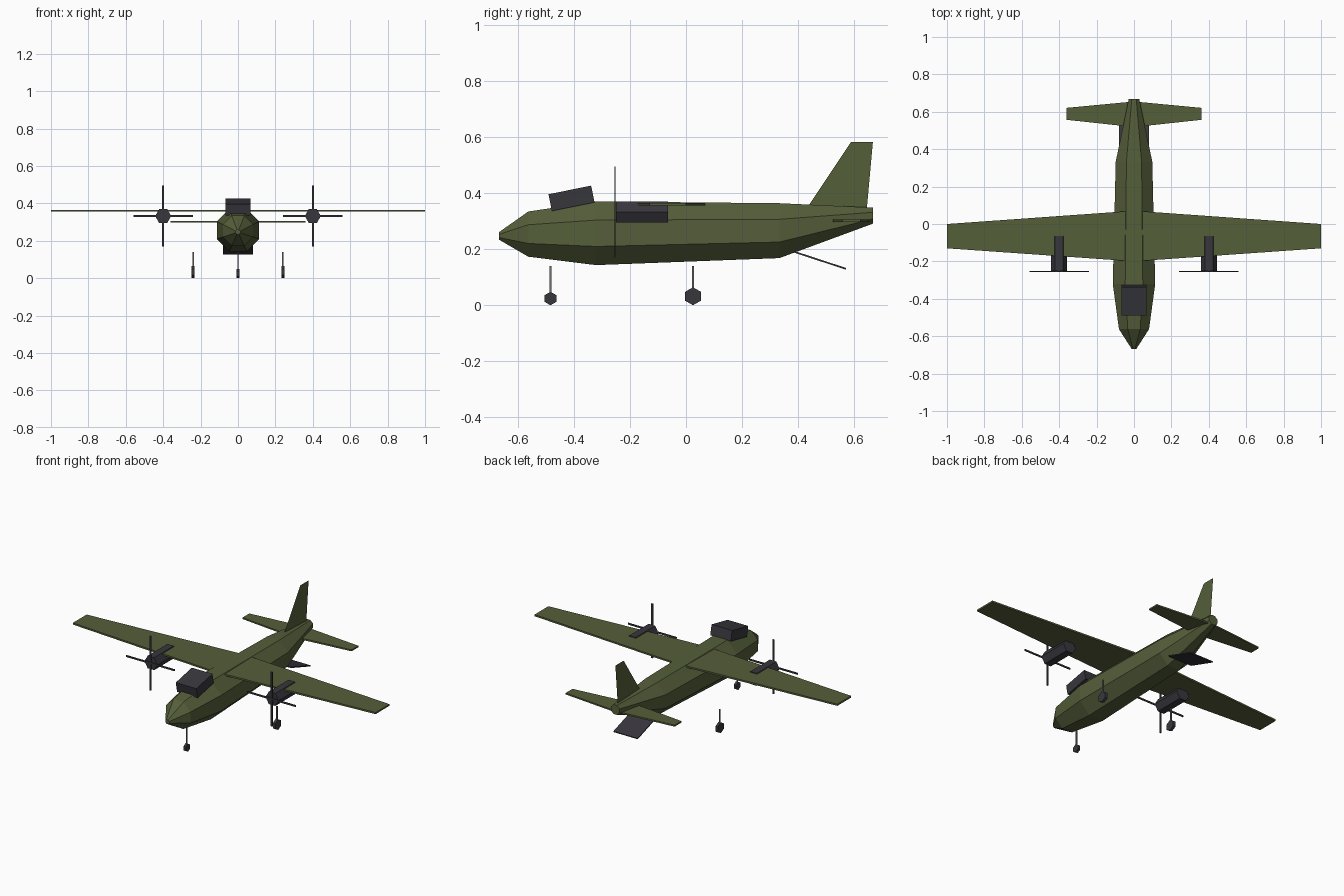
import bpy, bmesh
from math import sin, cos, pi
from mathutils import Matrix, Vector

cube = bpy.data.objects.get("Cube")
if cube:
    bpy.data.objects.remove(cube, do_unlink=True)


def material(name, rgb):
    m = bpy.data.materials.new(name)
    m.use_nodes = True
    m.diffuse_color = (*rgb, 1)
    m.node_tree.nodes["Principled BSDF"].inputs["Base Color"].default_value = (*rgb, 1)
    return m


OLIVE = material("olive green", (0.09, 0.112, 0.042))
DARK = material("dark grey", (0.039, 0.037, 0.046))
STRUT = material("strut grey", (0.16, 0.16, 0.16))


def finish(name, bm, mat):
    if len(bm.faces) > 1:
        bmesh.ops.recalc_face_normals(bm, faces=bm.faces)
    mesh = bpy.data.meshes.new(name)
    bm.to_mesh(mesh)
    bm.free()
    mesh.materials.append(mat)
    obj = bpy.data.objects.new(name, mesh)
    bpy.context.collection.objects.link(obj)
    return obj


def loft(name, rings, mat):
    """Skin a row of equal point rings and cap both ends."""
    bm = bmesh.new()
    rows = [[bm.verts.new(p) for p in ring] for ring in rings]
    n = len(rows[0])
    for a, b in zip(rows, rows[1:]):
        for i in range(n):
            j = (i + 1) % n
            bm.faces.new((a[i], a[j], b[j], b[i]))
    bm.faces.new(rows[0])
    bm.faces.new(rows[-1])
    return finish(name, bm, mat)


def ring_y(y, z, r, n, phase, x=0, width=1):
    """Polygon ring across the y axis."""
    angles = [phase + 2 * pi * i / n for i in range(n)]
    return [(x + r * width * cos(a), y, z + r * sin(a)) for a in angles]


def slab(name, outline, z, thick, mat):
    """Flat horizontal plate, its outline mirrored across x."""
    full = outline + [(-x, y) for x, y in reversed(outline) if x]
    return loft(name, [[(x, y, z + s * thick / 2) for x, y in full] for s in (-1, 1)], mat)


def box(name, centre, size, mat, tilt=0):
    bm = bmesh.new()
    m = (Matrix.Translation(Vector(centre)) @ Matrix.Rotation(tilt, 4, 'X')
         @ Matrix.Diagonal((*size, 1)))
    bmesh.ops.create_cube(bm, size=1, matrix=m)
    return finish(name, bm, mat)


# Fuselage: eight-sided, flat on top; stations are y, bottom, top
stations = [(-0.667, 0.234, 0.260), (-0.562, 0.173, 0.334), (-0.32, 0.143, 0.370),
            (0.333, 0.168, 0.3635), (0.667, 0.291, 0.348)]
loft("fuselage", [ring_y(y, (lo + hi) / 2, (hi - lo) / 2 / cos(pi / 8), 8, pi / 8)
                  for y, lo, hi in stations], OLIVE)

# Wing, tailplane and thin fin
slab("wing", [(0, -0.2), (1, -0.13), (1, 0), (0, 0.071)], 0.36, 0.01, OLIVE)
slab("tailplane", [(0, 0.518), (0.36, 0.557), (0.36, 0.621), (0, 0.655)], 0.301, 0.009, OLIVE)
bm = bmesh.new()
bm.faces.new([bm.verts.new((0, y, z)) for y, z in
              [(0.43, 0.345), (0.588, 0.582), (0.666, 0.582), (0.643, 0.33)]])
finish("fin", bm, OLIVE)

# Tilted cockpit block and lowered rear ramp
box("cockpit", (0, -0.408, 0.381), (0.136, 0.155, 0.061), DARK, 0.2)
box("rear_ramp", (0, 0.478, 0.16), (0.16, 0.194, 0.006), DARK, -0.317)


def landing_gear(label, x, y, r):
    """Hexagonal wheel, point up, with a slim leg above it."""
    hexagon = [(r * sin(i * pi / 3), r * cos(i * pi / 3)) for i in range(6)]
    loft(label + "_wheel", [[(x + s, y + a, r + b) for a, b in hexagon]
                            for s in (-0.008, 0.008)], DARK)
    top = 0.14
    box(label + "_leg", (x, y, (r + top) / 2), (0.007, 0.007, top - r), STRUT)


landing_gear("nose", 0, -0.483, 0.024)

# Engines, propellers and main gear on both sides
for side, s in (("left", 1), ("right", -1)):
    x = 0.4 * s
    loft(side + "_engine", [ring_y(y, 0.332, 0.043, 6, 0, x) for y in (-0.25, -0.065)], DARK)
    for label, size in (("upright", (0.01, 0.005, 0.325)), ("level", (0.32, 0.005, 0.01))):
        box(f"{side}_{label}_propeller_blades", (x, -0.253, 0.332), size, DARK)
    landing_gear(side + "_main", 0.24 * s, 0.025, 0.032)
